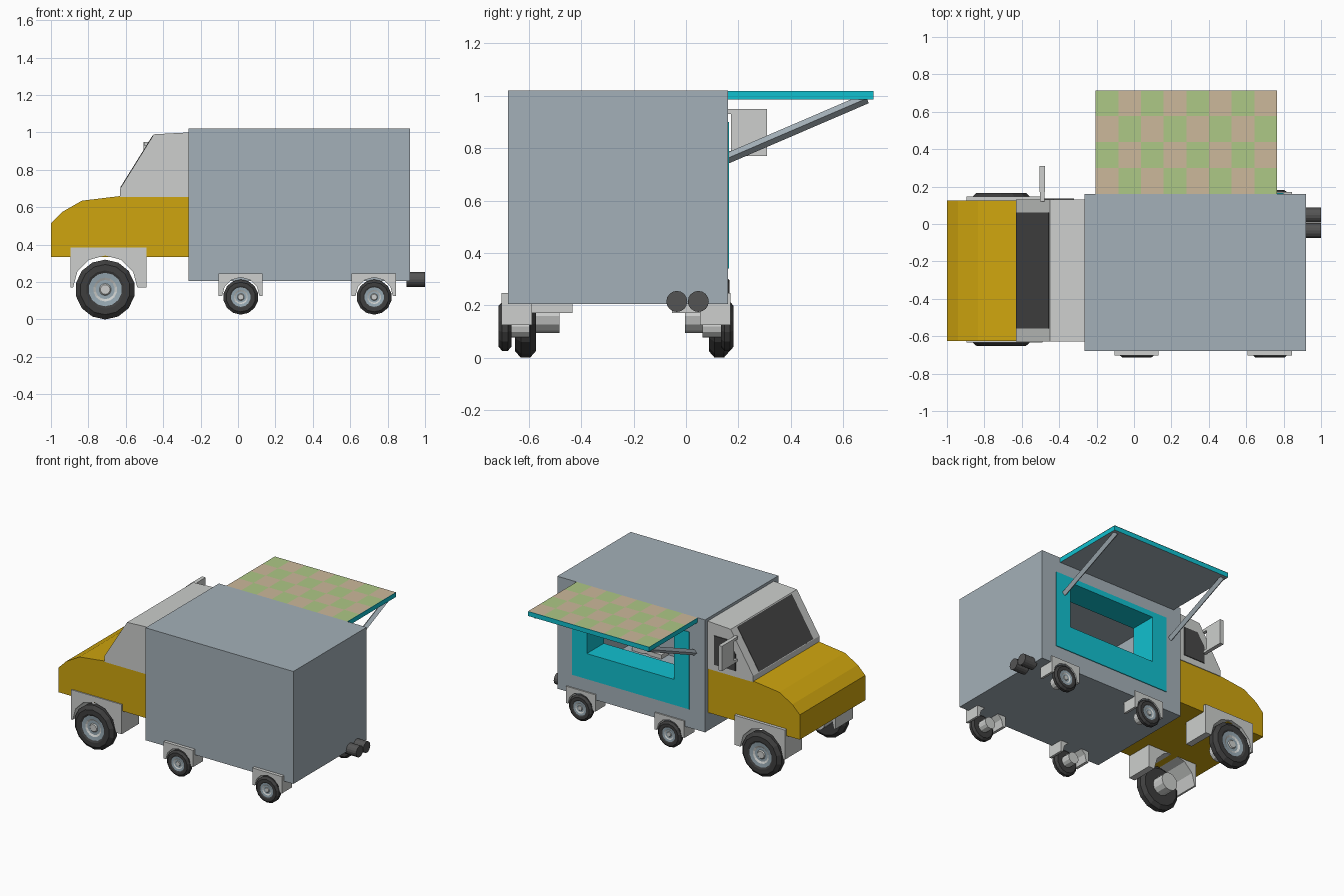
import bpy, bmesh, math
from mathutils import Vector

cube = bpy.data.objects.get("Cube")
if cube:
    bpy.data.objects.remove(cube, do_unlink=True)


def material(name, *rgb):
    lin = [((c / 255 + 0.055) / 1.055) ** 2.4 for c in rgb] + [1]
    m = bpy.data.materials.new(name)
    m.use_nodes = True
    m.diffuse_color = lin
    m.node_tree.nodes["Principled BSDF"].inputs["Base Color"].default_value = lin
    return m


GREY = material("body grey", 164, 176, 184)
YELLOW = material("cab yellow", 207, 165, 14)
LIGHT = material("light grey", 205, 207, 205)
TEAL = material("teal", 17, 192, 207)
GREEN = material("check green", 174, 200, 134)
TAN = material("check tan", 204, 184, 155)
GLASS = material("dark glass", 72, 72, 72)
TYRE = material("tyre black", 62, 62, 62)
RIM = material("rim blue grey", 152, 170, 180)
PIPE = material("exhaust grey", 84, 84, 84)


def finish(bm, name, *mats):
    bmesh.ops.recalc_face_normals(bm, faces=bm.faces)
    me = bpy.data.meshes.new(name)
    bm.to_mesh(me)
    bm.free()
    for m in mats:
        me.materials.append(m)
    ob = bpy.data.objects.new(name, me)
    bpy.context.collection.objects.link(ob)
    return ob


def add_box(bm, x, y, z):
    vs = bmesh.ops.create_cube(bm, size=1)["verts"]
    for v in vs:
        for i, (lo, hi) in enumerate((x, y, z)):
            v.co[i] = lo if v.co[i] < 0 else hi


def box(name, mat, x, y, z):
    bm = bmesh.new()
    add_box(bm, x, y, z)
    return finish(bm, name, mat)


def ring(name, mat, outer, inner, y):
    """Rectangular frame in the xz plane, from (x0, x1, z0, z1) limits."""
    a, b, c, d = outer
    e, f, g, h = inner
    bm = bmesh.new()
    for x, z in (((a, e), (c, d)), ((f, b), (c, d)), ((e, f), (c, g)), ((e, f), (h, d))):
        add_box(bm, x, y, z)
    return finish(bm, name, mat)


def extrude(name, mat, profile, y0, y1):
    """Side profile of (x, z) points pulled along y."""
    bm = bmesh.new()
    face = bm.faces.new([bm.verts.new((x, y0, z)) for x, z in profile])
    new = bmesh.ops.extrude_face_region(bm, geom=[face])["geom"]
    bmesh.ops.translate(bm, vec=(0, y1 - y0, 0),
                        verts=[v for v in new if isinstance(v, bmesh.types.BMVert)])
    return finish(bm, name, mat)


def cylinder(name, mat, start, end, radius, sides):
    a, b = Vector(start), Vector(end)
    bm = bmesh.new()
    bmesh.ops.create_cone(bm, cap_ends=True, segments=sides, radius1=radius,
                          radius2=radius, depth=(b - a).length)
    ob = finish(bm, name, mat)
    ob.location = (a + b) / 2
    ob.rotation_euler = (b - a).to_track_quat('Z', 'Y').to_euler()
    return ob


# wheel section: radius share, width share, material of the band that follows
SECTION = [(.16, .38, 2), (.2, .3, 1), (.32, .3, 2), (.4, .38, 1), (.56, .42, 0),
           (.64, .5, 0), (.84, .5, 0), (1, .22, 0), (1, -.22, 0), (.84, -.5, 0), (.5, -.5, 0)]


def wheel(name, x, y, z, radius, width, side, sides=14):
    bm = bmesh.new()
    rings = []
    for r, w, _ in SECTION:
        rings.append([bm.verts.new((x + r * radius * math.sin(k * math.tau / sides),
                                    y + side * w * width,
                                    z - r * radius * math.cos(k * math.tau / sides)))
                      for k in range(sides)])
    for i in range(len(rings) - 1):
        for k in range(sides):
            n = (k + 1) % sides
            f = bm.faces.new((rings[i][k], rings[i][n], rings[i + 1][n], rings[i + 1][k]))
            f.material_index = SECTION[i][2]
    bm.faces.new(rings[0]).material_index = 2
    bm.faces.new(rings[-1])
    return finish(bm, name, TYRE, RIM, LIGHT)


def fender(name, x0, x1, top, cx, cz, radius, y0, y1):
    arch = [(cx + radius * math.cos(math.pi * k / 6), cz + radius * math.sin(math.pi * k / 6))
            for k in range(7)]
    extrude(name, LIGHT, [(x0, cz), (x0, top), (x1, top), (x1, cz)] + arch, y0, y1)


# cargo body as a hollow shell
X0, X1, Y0, Y1, Z0, Z1, T = -.265, .92, -.68, .16, .205, 1.02, .012
box("body_floor", GREY, (X0, X1), (Y0, Y1), (Z0, Z0 + T))
box("body_roof", GREY, (X0, X1), (Y0, Y1), (Z1 - T, Z1))
box("body_far_wall", GREY, (X0, X1), (Y0, Y0 + T), (Z0 + T, Z1 - T))
box("body_front_wall", GREY, (X0, X0 + T), (Y0 + T, Y1), (Z0 + T, Z1 - T))
box("body_rear_wall", GREY, (X1 - T, X1), (Y0 + T, Y1), (Z0 + T, Z1 - T))
hatch = (-.14, .8, .34, .9)
ring("serving_wall", GREY, (X0 + T, X1 - T, Z0 + T, Z1 - T), hatch, (Y1 - T, Y1))
ring("serving_window_frame", TEAL, hatch, (-.02, .68, .525, .86), (Y1 - .19, Y1 + .005))

# awning: teal edges, grey underside, checked top
ax, ay, top = (-.205, .765), (.16, .715), 1.02
cols, rows = 8, 4
awning = box("awning", TEAL, ax, ay, (.985, top - .002))
awning.data.materials.append(GREY)
for p in awning.data.polygons:
    p.material_index = int(p.normal.z < -.5)
bm = bmesh.new()
bmesh.ops.create_grid(bm, x_segments=cols, y_segments=rows, size=.5)
for v in bm.verts:
    v.co = (ax[0] + (v.co.x + .5) * (ax[1] - ax[0]), ay[0] + (v.co.y + .5) * (ay[1] - ay[0]), top)
for f in bm.faces:
    c = f.calc_center_median()
    col = int((c.x - ax[0]) / (ax[1] - ax[0]) * cols)
    row = int((ay[1] - c.y) / (ay[1] - ay[0]) * rows)
    f.material_index = (col + row) % 2
finish(bm, "awning_checks", GREEN, TAN)
for name, x in (("front", -.18), ("rear", .73)):
    strut = cylinder("awning_strut_" + name, GREY, (x, .155, .76), (x, .69, .99), .02, 4)

# cab
extrude("cab_lower", YELLOW, [(-1, .335), (-1, .515), (-.94, .575), (-.835, .635),
                              (-.63, .66), (X0, .66), (X0, .335)], -.625, .125)
extrude("cab_upper", LIGHT, [(-.63, .655), (-.63, .7), (-.45, .99), (X0, 1), (X0, .655)],
        -.628, .13)
extrude("windscreen", GLASS, [(-.624, .7), (-.63, .705), (-.456, .985), (-.45, .98)], -.56, .062)
extrude("side_window", GLASS, [(-.32, .7), (-.32, .91), (-.43, .91), (-.49, .82), (-.49, .7)],
        .128, .136)

# wing mirror on two arms
box("mirror", LIGHT, (-.505, -.477), (.172, .31), (.77, .95))
for name, z in (("lower", .77), ("upper", .93)):
    box("mirror_arm_" + name, LIGHT, (-.503, -.479), (.12, .172), (z, z + .02))

# running gear on both sides
for label, s in (("left", 1), ("right", -1)):
    mid = -.243
    wheel("front_wheel_" + label, -.71, mid + s * .37, .16, .16, .08, s)
    cylinder("front_hub_" + label, LIGHT, (-.71, mid + s * .24, .16),
             (-.71, mid + s * .345, .16), .065, 12)
    fender("front_fender_" + label, -.895, -.49, .385, -.71, .17, .172,
           mid + s * .19, mid + s * .39)
    mid = -.267
    for place, x in (("middle", .015), ("rear", .728)):
        wheel(f"{place}_wheel_{label}", x, mid + s * .424, .12, .094, .048, s)
        cylinder(f"{place}_hub_{label}", LIGHT, (x, mid + s * .33, .12),
                 (x, mid + s * .41, .12), .042, 12)
        fender(f"{place}_fender_{label}", x - .12, x + .117, .247, x, .125, .1,
               mid + s * .32, mid + s * .437)

# twin exhaust
for name, y in (("inner", -.035), ("outer", .047)):
    cylinder("exhaust_" + name, PIPE, (.9, y, .215), (1, y, .215), .04, 16)
